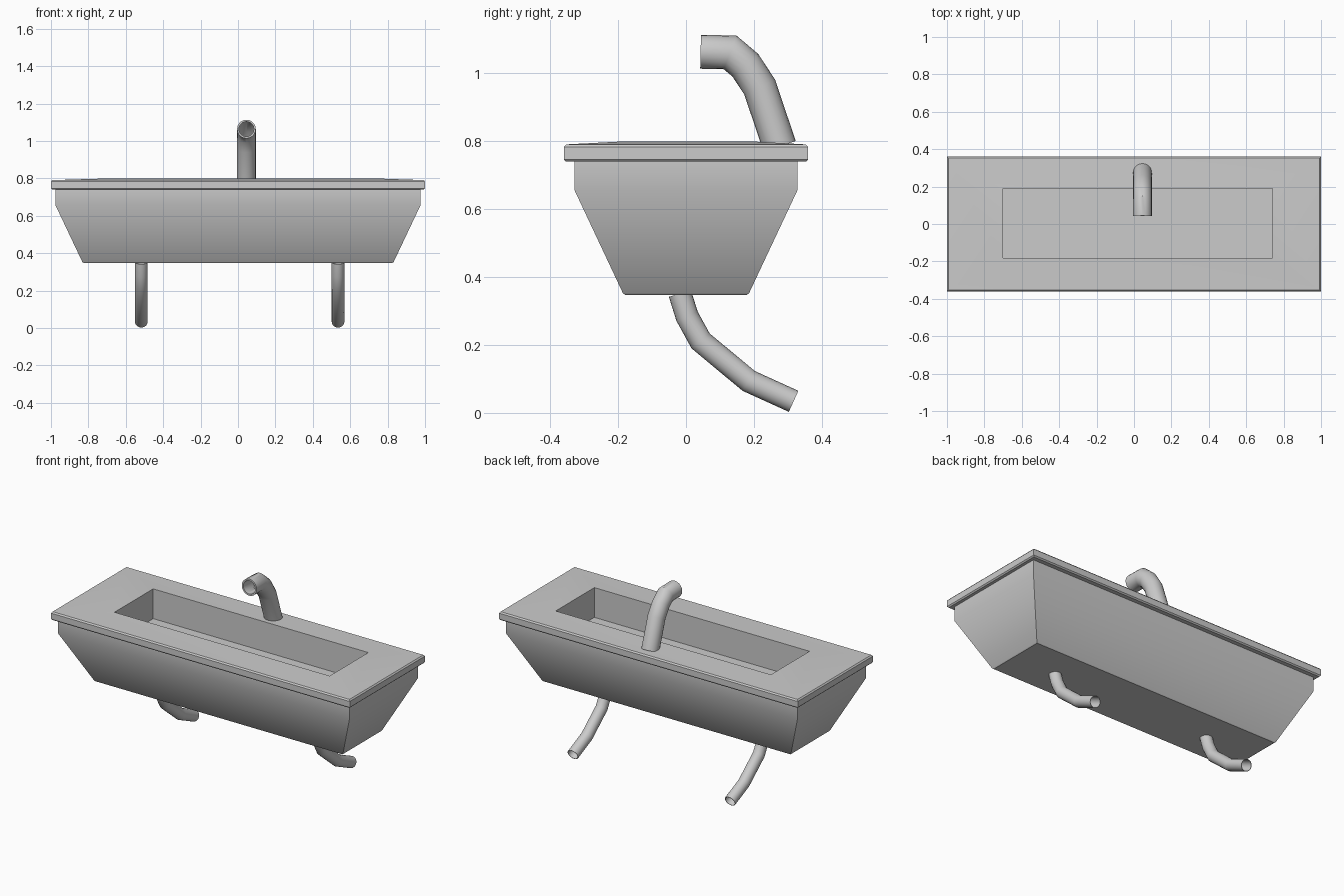
import bpy, bmesh, math
from mathutils import Vector

if "Cube" in bpy.data.objects:
    bpy.data.objects.remove(bpy.data.objects["Cube"])


def finish(name, bm, angle=35):
    bmesh.ops.recalc_face_normals(bm, faces=bm.faces)
    me = bpy.data.meshes.new(name)
    bm.to_mesh(me)
    bm.free()
    ob = bpy.data.objects.new(name, me)
    bpy.context.collection.objects.link(ob)
    bpy.ops.object.select_all(action='DESELECT')
    ob.select_set(True)
    bpy.context.view_layer.objects.active = ob
    bpy.ops.object.shade_smooth_by_angle(angle=math.radians(angle))
    return ob


def bridge(bm, rings):
    for a, b in zip(rings, rings[1:]):
        n = len(a)
        for i in range(n):
            bm.faces.new((a[i], a[(i + 1) % n], b[(i + 1) % n], b[i]))


def tube(name, x, path, radius, wall, sides=20):
    """Mitred pipe following (y, z) points in a plane of constant x."""
    bm = bmesh.new()
    pts = [Vector((x, y, z)) for y, z in path]
    side = Vector((1, 0, 0))

    def sweep(r):
        rings = []
        for i, p in enumerate(pts):
            d1 = (pts[i] - pts[i - 1]).normalized() if i else (pts[1] - p).normalized()
            d2 = (pts[i + 1] - p).normalized() if i < len(pts) - 1 else d1
            tangent = (d1 + d2).normalized()
            normal = side.cross(tangent) / tangent.dot(d1)
            rings.append([bm.verts.new(p + r * (math.cos(t) * side + math.sin(t) * normal))
                          for t in (2 * math.pi * k / sides for k in range(sides))])
        return rings

    outer, inner = sweep(radius), sweep(radius - wall)
    bridge(bm, outer)
    bridge(bm, inner)
    bridge(bm, [outer[0], inner[0]])
    bridge(bm, [outer[-1], inner[-1]])
    return finish(name, bm)


# Basin: stacked rectangles from the underside, around the rim, into the bowl
# (half width, half depth, z, x offset, y offset)
sections = [
    (0.825, 0.18, 0.348, 0, 0),
    (0.832, 0.186, 0.353, 0, 0),
    (0.975, 0.328, 0.655, 0, 0),
    (0.975, 0.328, 0.74, 0, 0),
    (0.993, 0.353, 0.74, 0, 0),
    (1.0, 0.36, 0.747, 0, 0),
    (1.0, 0.36, 0.783, 0, 0),
    (0.993, 0.353, 0.791, 0, 0),
    (0.72, 0.185, 0.80, 0.02, 0.004),
    (0.72, 0.185, 0.62, 0.02, 0.004),
]
bm = bmesh.new()
rings = [[bm.verts.new((ox + sx * w, oy + sy * d, z))
          for sx, sy in ((-1, -1), (1, -1), (1, 1), (-1, 1))]
         for w, d, z, ox, oy in sections]
bridge(bm, rings)
bm.faces.new(rings[0])
bm.faces.new(rings[-1])
finish("basin", bm)

# Faucet
tube("faucet", 0.045, [(0.276, 0.785), (0.217, 0.96), (0.175, 1.024),
                       (0.13, 1.062), (0.043, 1.064)], 0.05, 0.01)

# Drain pipes
for name, x in (("left_drain_pipe", -0.517), ("right_drain_pipe", 0.535)):
    tube(name, x, [(-0.018, 0.352), (0.003, 0.285), (0.043, 0.212),
                   (0.185, 0.094), (0.317, 0.034)], 0.034, 0.003)
